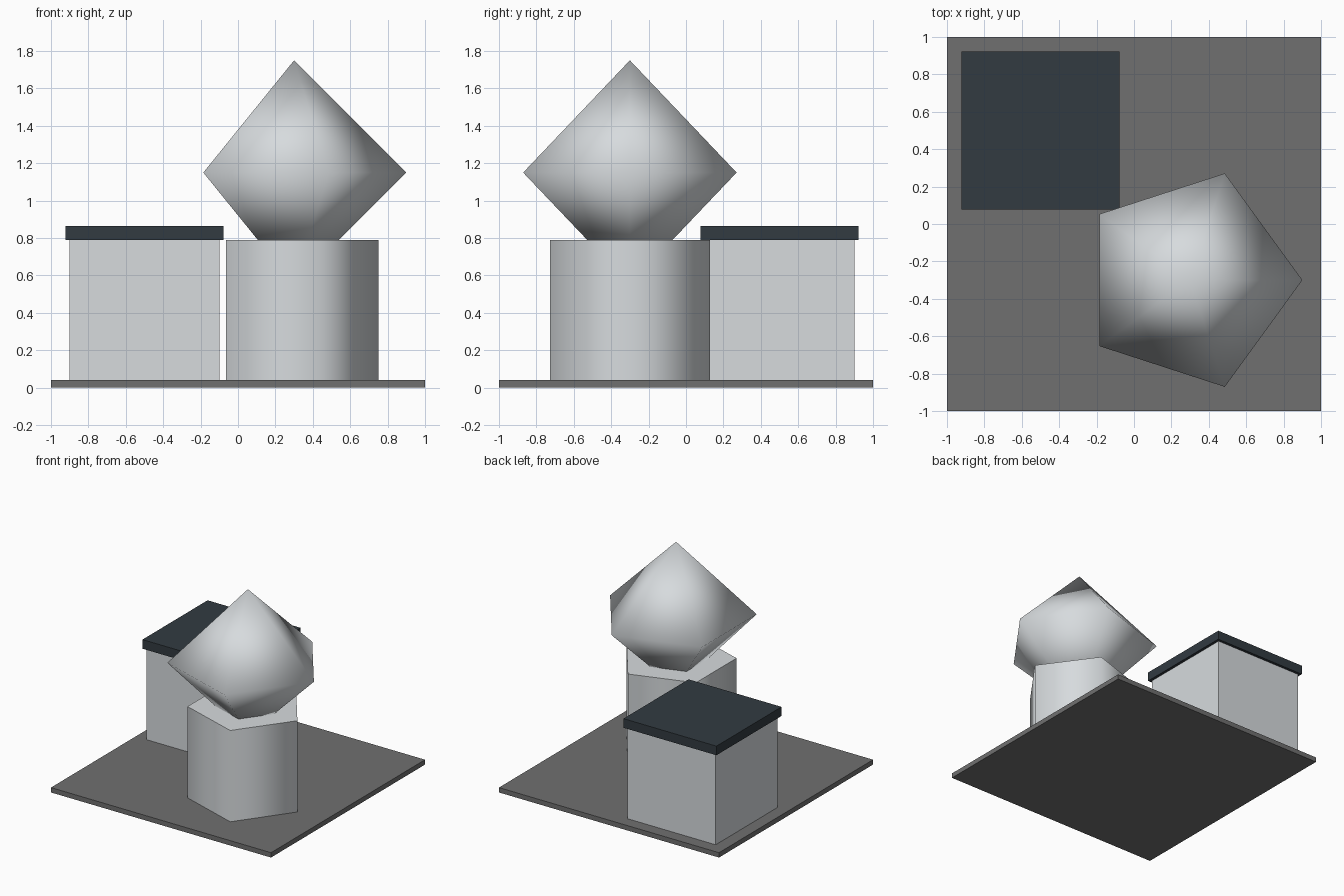
import bpy
from math import radians

if "Cube" in bpy.data.objects:
    bpy.data.objects.remove(bpy.data.objects["Cube"], do_unlink=True)


def material(name, rgb):
    mat = bpy.data.materials.new(name)
    mat.use_nodes = True
    mat.diffuse_color = (*rgb, 1)
    mat.node_tree.nodes["Principled BSDF"].inputs["Base Color"].default_value = (*rgb, 1)
    return mat


pale = material("pale grey", (0.68, 0.71, 0.73))
slate = material("dark slate", (0.032, 0.043, 0.053))
stone = material("mid grey", (0.16, 0.16, 0.16))


def finish(name, mat):
    obj = bpy.context.object
    obj.name = name
    obj.data.materials.append(mat)
    return obj


def block(name, x, y, z0, z1, width, mat):
    bpy.ops.mesh.primitive_cube_add(size=1, location=(x, y, (z0 + z1) / 2))
    obj = finish(name, mat)
    obj.scale = (width, width, z1 - z0)
    bpy.ops.object.transform_apply(location=False, rotation=False, scale=True)


def smooth(obj):
    bpy.ops.object.shade_smooth_by_angle(angle=radians(85))


# Base slab, box and overhanging lid
block("base_slab", 0, 0, 0, 0.04, 2, stone)
block("box_body", -0.5, 0.5, 0.04, 0.79, 0.8, pale)
block("box_lid", -0.5, 0.5, 0.79, 0.865, 0.845, slate)

# Five-sided pedestal with one corner towards +x
bpy.ops.mesh.primitive_cylinder_add(vertices=5, radius=0.45, depth=0.75,
                                    location=(0.3, -0.3, 0.415), rotation=(0, 0, radians(-90)))
smooth(finish("pedestal", pale))

# Five-sided double pyramid, its lower tip sunk into the pedestal
bpy.ops.mesh.primitive_uv_sphere_add(segments=5, ring_count=2 + 1, radius=0.6,
                                     location=(0.3, -0.3, 1.15))
gem = finish("gem", pale)
mesh = gem.data
mesh.clear_geometry()
import bmesh
bm = bmesh.new()
for height in (0.6, -0.6):
    # One cone per half, meeting at the equator
    cone = bmesh.ops.create_cone(bm, cap_ends=False, segments=5, radius1=0.6, radius2=0, depth=0.6)
    for v in cone["verts"]:
        v.co = (v.co.y, -v.co.x, (v.co.z + 0.3) * height / 0.6)
bmesh.ops.remove_doubles(bm, verts=bm.verts, dist=0.001)
bmesh.ops.recalc_face_normals(bm, faces=bm.faces)
bm.to_mesh(mesh)
bm.free()
smooth(gem)
